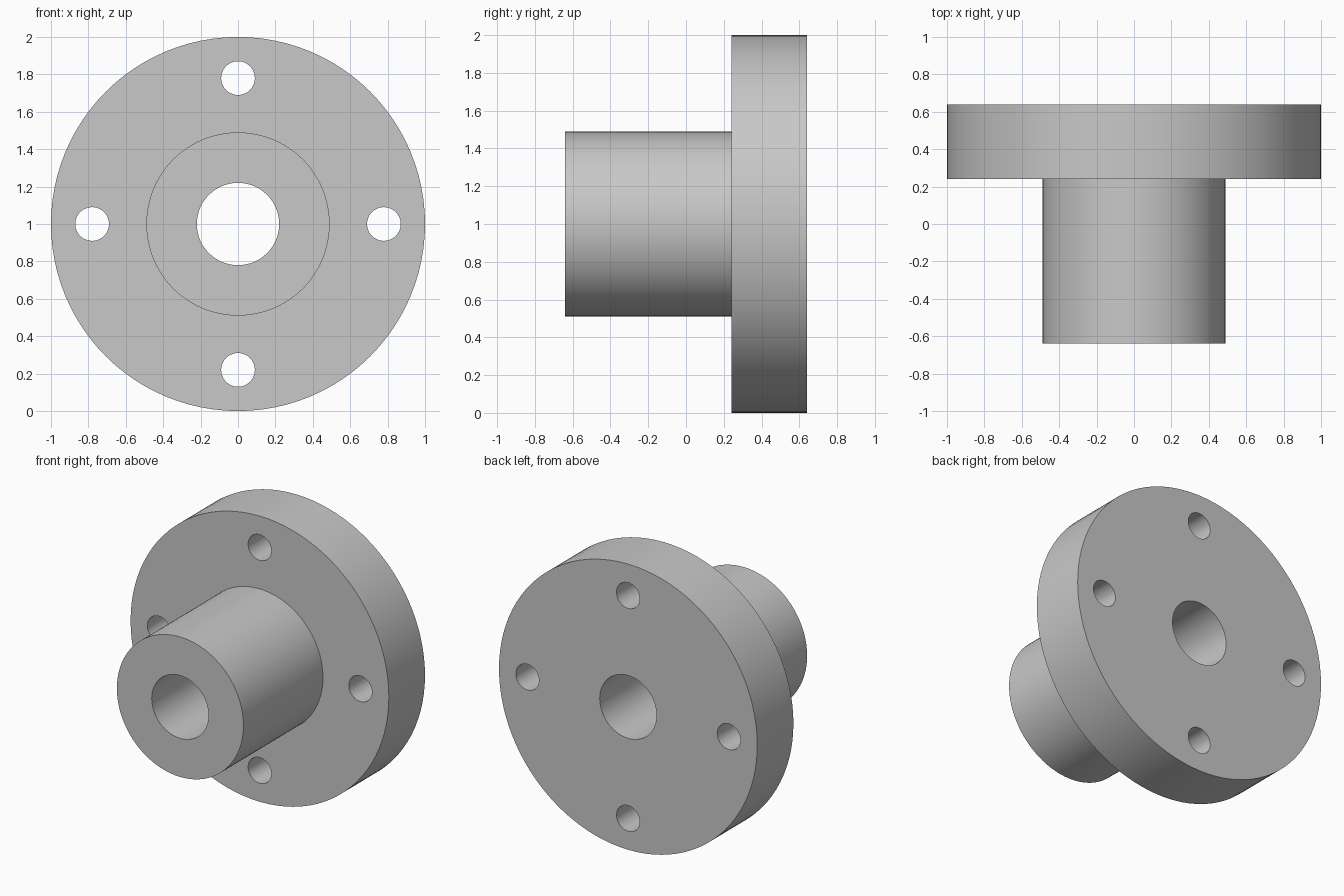
import bpy
import bmesh
from math import cos, sin, pi, tau, radians
from mathutils import Matrix, Vector

cube = bpy.data.objects.get("Cube")
if cube:
    bpy.data.objects.remove(cube, do_unlink=True)

CENTRE = Vector((0, 0, 1))
FRONT, STEP, BACK = -0.64, 0.24, 0.64
BORE, HUB, RIM = 0.22, 0.49, 1.0
BOLT_CIRCLE, BOLT_RADIUS = 0.78, 0.09

# Plain grey metal
metal = bpy.data.materials.new("grey_metal")
metal.use_nodes = True
grey = (0.58, 0.58, 0.58, 1)
metal.diffuse_color = grey
metal.node_tree.nodes["Principled BSDF"].inputs["Base Color"].default_value = grey


def make_object(name, bm):
    bmesh.ops.recalc_face_normals(bm, faces=bm.faces)
    mesh = bpy.data.meshes.new(name)
    bm.to_mesh(mesh)
    bm.free()
    mesh.materials.append(metal)
    obj = bpy.data.objects.new(name, mesh)
    bpy.context.collection.objects.link(obj)
    return obj


# Hub and flange: one stepped profile turned about the y axis
profile = [(BORE, FRONT), (HUB, FRONT), (HUB, STEP),
           (RIM, STEP), (RIM, BACK), (BORE, BACK)]
bm = bmesh.new()
verts = [bm.verts.new(CENTRE + Vector((r, y, 0))) for r, y in profile]
edges = [bm.edges.new((v, verts[i - 1])) for i, v in enumerate(verts)]
bmesh.ops.spin(bm, geom=verts + edges, cent=CENTRE, axis=(0, 1, 0),
               angle=tau, steps=96, use_merge=True)
bmesh.ops.remove_doubles(bm, verts=bm.verts, dist=0.0001)
flange = make_object("flanged_hub", bm)

# Four bolt-hole cutters
bm = bmesh.new()
for i in range(4):
    angle = i * pi / 2
    place = CENTRE + Vector((BOLT_CIRCLE * cos(angle), (STEP + BACK) / 2,
                             BOLT_CIRCLE * sin(angle)))
    bmesh.ops.create_cone(bm, cap_ends=True, segments=48, depth=0.6,
                          radius1=BOLT_RADIUS, radius2=BOLT_RADIUS,
                          matrix=Matrix.Translation(place) @ Matrix.Rotation(pi / 2, 4, "X"))
cutter = make_object("bolt_hole_cutter", bm)
cutter.hide_render = True

# Drill the holes, then shade with sharp rims
drill = flange.modifiers.new("bolt_holes", "BOOLEAN")
drill.operation = "DIFFERENCE"
drill.solver = "EXACT"
drill.object = cutter
bpy.ops.object.select_all(action="DESELECT")
flange.select_set(True)
bpy.context.view_layer.objects.active = flange
bpy.ops.object.modifier_apply(modifier=drill.name)
bpy.data.objects.remove(cutter, do_unlink=True)
bpy.ops.object.shade_smooth_by_angle(angle=radians(30))
